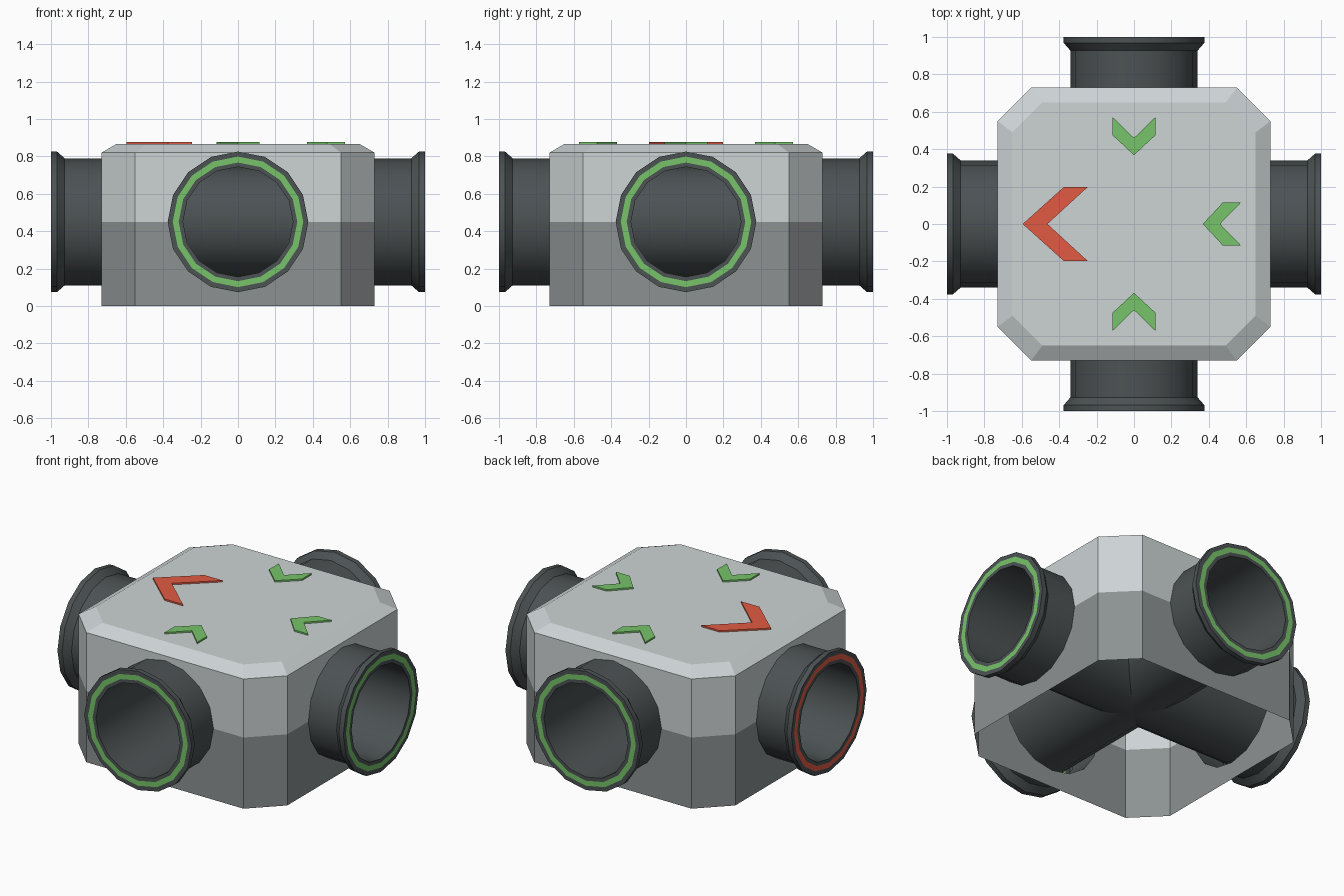
import bpy, bmesh
from math import pi, cos, sin, radians
from mathutils import Matrix, Vector

if "Cube" in bpy.data.objects:
    bpy.data.objects.remove(bpy.data.objects["Cube"])

ZC = 0.45      # pipe axis height
R = 0.34       # pipe radius
SIDES = 16
W, C = 0.73, 0.55                  # housing half width and corner cut
TOP, EDGE, TW, TC = 0.866, 0.82, 0.65, 0.49


def mat(name, rgb):
    m = bpy.data.materials.new(name)
    m.diffuse_color = (*rgb, 1)
    m.use_nodes = True
    m.node_tree.nodes["Principled BSDF"].inputs["Base Color"].default_value = m.diffuse_color
    return m


LIGHT = mat("light grey", (0.61, 0.655, 0.665))
MID = mat("mid grey", (0.265, 0.285, 0.29))
DARK = mat("dark grey", (0.072, 0.084, 0.088))
GREEN = mat("green", (0.18, 0.55, 0.14))
RED = mat("red", (0.75, 0.105, 0.055))


def finish(bm, name, mats, smooth=False, recalc=True):
    bmesh.ops.remove_doubles(bm, verts=bm.verts, dist=1e-4)
    if recalc:
        bmesh.ops.recalc_face_normals(bm, faces=bm.faces)
    me = bpy.data.meshes.new(name)
    bm.to_mesh(me)
    bm.free()
    for m in mats:
        me.materials.append(m)
    if smooth:
        me.shade_smooth()
        me.set_sharp_from_angle(angle=radians(30))
    ob = bpy.data.objects.new(name, me)
    bpy.context.collection.objects.link(ob)
    return ob


# Housing: open-bottomed shell, pale above the pipe axis and darker below
bm = bmesh.new()


def add(points, mi, turn):
    rot = Matrix.Rotation(turn * pi / 2, 3, 'Z')
    f = bm.faces.new([bm.verts.new(rot @ Vector(p)) for p in points])
    f.material_index = mi


for k in range(4):
    for mi, z, s in ((0, EDGE, 1), (1, 0.0, -1)):
        # wall half with a half-round pipe opening
        arc = [(-R * cos(pi * i / 8), -W, ZC + s * R * sin(pi * i / 8)) for i in range(9)]
        add([(C, -W, ZC), (C, -W, z), (-C, -W, z), (-C, -W, ZC)] + arc, mi, k)
        # corner half
        add([(C, -W, ZC), (W, -C, ZC), (W, -C, z), (C, -W, z)], mi, k)
    # sloped top rim
    add([(-C, -W, EDGE), (C, -W, EDGE), (TC, -TW, TOP), (-TC, -TW, TOP)], 0, k)
    add([(C, -W, EDGE), (W, -C, EDGE), (TW, -TC, TOP), (TC, -TW, TOP)], 0, k)
top = []
for k in range(4):
    rot = Matrix.Rotation(k * pi / 2, 3, 'Z')
    top += [rot @ Vector((-TC, -TW, TOP)), rot @ Vector((TC, -TW, TOP))]
add(top, 0, 0)
body = finish(bm, "housing", [LIGHT, MID])
if max(body.data.polygons, key=lambda p: p.center.z).normal.z < 0:
    body.data.flip_normals()


# Pipes: outer sleeves start at the walls, only the thin bore runs through the housing
def pipe(name, turn, neg_colour, pos_colour):
    half = [(W, R), (0.927, R), (0.968, 0.376), (1, 0.376), (1, 0.349), (1, 0.317), (1, 0.294)]
    profile = half + [(-a, r) for a, r in reversed(half)]
    rot = Matrix.Rotation(turn, 3, 'Z')
    bm = bmesh.new()
    rings = []
    for a, r in profile:
        rings.append([bm.verts.new(rot @ Vector((a, r * cos(2 * pi * i / SIDES), r * sin(2 * pi * i / SIDES)))
                                   + Vector((0, 0, ZC))) for i in range(SIDES)])
    for j, (p, q) in enumerate(zip(rings, rings[1:])):
        for i in range(SIDES):
            i2 = (i + 1) % SIDES
            f = bm.faces.new((p[i], p[i2], q[i2], q[i]))
            f.material_index = {4: 2, 8: 1}.get(j, 0)
    ob = finish(bm, name, [DARK, neg_colour, pos_colour], smooth=True)
    # keep the flange ends facing outward
    end = next(p for p in ob.data.polygons if p.material_index == 2)
    if end.normal.dot(rot @ Vector((1, 0, 0))) < 0:
        ob.data.flip_normals()


pipe("side_pipe", 0, RED, GREEN)
pipe("front_back_pipe", pi / 2, GREEN, GREEN)


# Chevrons: thin plates on the lid, all drawn pointing to -x
def chevron(name, tip, notch, out, back, half, turn, colour):
    rot = Matrix.Rotation(turn, 3, 'Z')
    bm = bmesh.new()
    for side in (1, -1):
        quad = [(tip, 0), (out, half * side), (back, half * side), (notch, 0)]
        lo, hi = [[bm.verts.new(rot @ Vector((x, y, z))) for x, y in quad]
                  for z in (TOP, TOP + 0.0098)]
        bm.faces.new(hi)
        for i in range(3):
            bm.faces.new((lo[i], lo[i + 1], hi[i + 1], hi[i]))
    ob = finish(bm, name, [colour])
    if max(ob.data.polygons, key=lambda p: p.center.z).normal.z < 0:
        ob.data.flip_normals()


chevron("outlet_chevron", -0.595, -0.463, -0.375, -0.247, 0.198, 0, RED)
for k, side in ((0, "right"), (1, "back"), (3, "front")):
    chevron(side + "_inlet_chevron", 0.368, 0.46, 0.475, 0.572, 0.115, k * pi / 2, GREEN)
